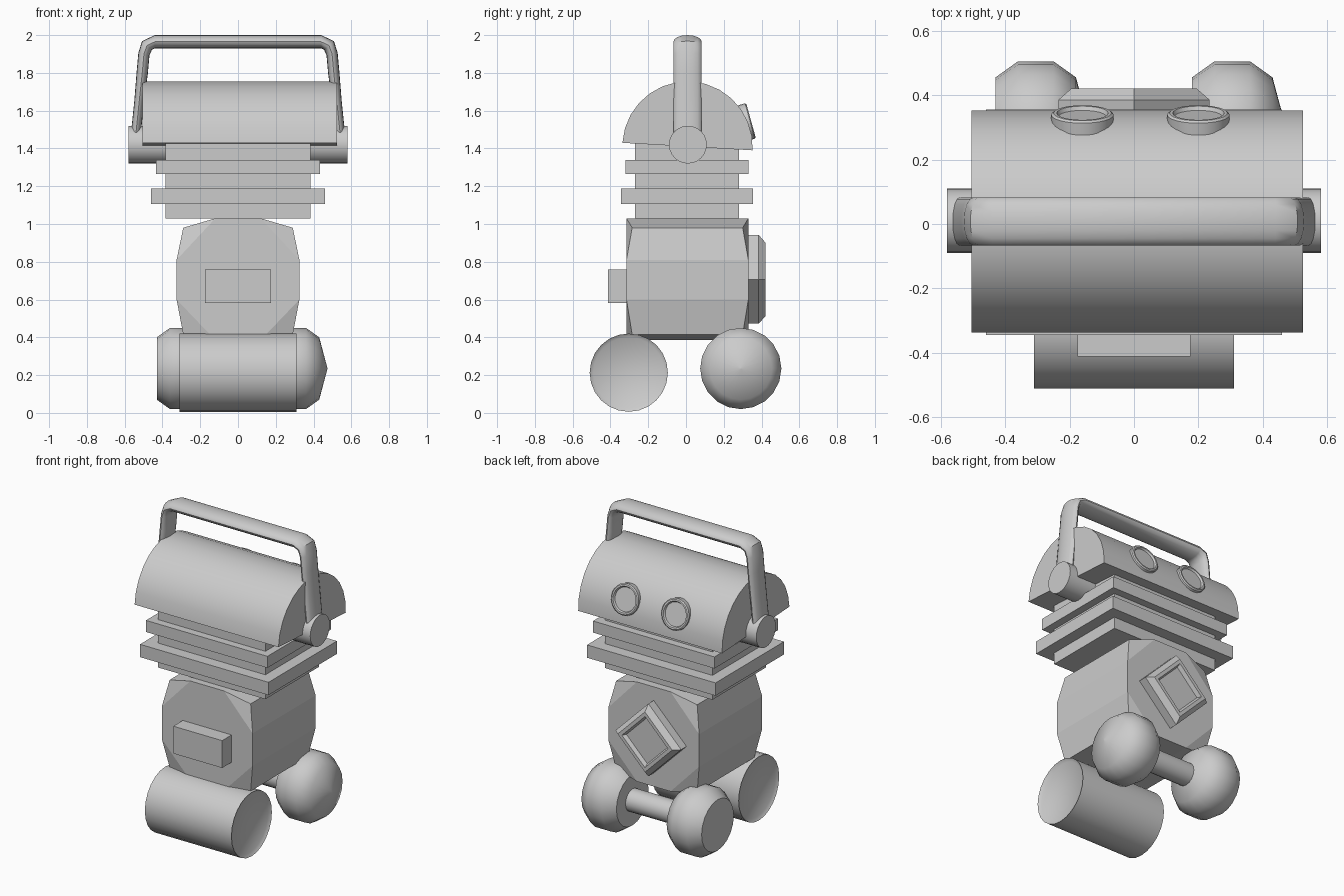
import bpy, bmesh
from math import sin, cos, pi, radians
from mathutils import Vector, Matrix

if "Cube" in bpy.data.objects:
    bpy.data.objects.remove(bpy.data.objects["Cube"])


def finish(name, bm, angle=None, matrix=None):
    bmesh.ops.recalc_face_normals(bm, faces=bm.faces)
    me = bpy.data.meshes.new(name)
    bm.to_mesh(me)
    bm.free()
    ob = bpy.data.objects.new(name, me)
    bpy.context.collection.objects.link(ob)
    if matrix:
        ob.matrix_world = matrix
    if angle:
        bpy.ops.object.select_all(action='DESELECT')
        ob.select_set(True)
        bpy.context.view_layer.objects.active = ob
        bpy.ops.object.shade_smooth_by_angle(angle=radians(angle))
    return ob


def skin(bm, rings):
    """Join vertex rings with quads and cap both ends."""
    loops = [[bm.verts.new(p) for p in ring] for ring in rings]
    n = len(loops[0])
    for a, b in zip(loops, loops[1:]):
        for i in range(n):
            j = (i + 1) % n
            bm.faces.new((a[i], a[j], b[j], b[i]))
    bm.faces.new(loops[0])
    bm.faces.new(loops[-1])
    return loops


def lathe(name, profile, loc, sides=20, angle=40, matrix=None):
    """Revolve (x, radius) pairs about the x axis."""
    bm = bmesh.new()
    skin(bm, [[(x, r * cos(2 * pi * i / sides), r * sin(2 * pi * i / sides))
               for i in range(sides)] for x, r in profile])
    return finish(name, bm, angle, matrix or Matrix.Translation(loc))


def box(name, x, y, z):
    bm = bmesh.new()
    skin(bm, [[(x[0], y[0], h), (x[1], y[0], h), (x[1], y[1], h), (x[0], y[1], h)]
              for h in z])
    return finish(name, bm)


# Front roller with slightly recessed ends
lathe("front_roller", [(-.295, .188), (-.31, .207), (.31, .207), (.295, .188)],
      (0, -.303, .213), 24)

# Back wheels (pointed hub on the +x side) and their axle
for side, x in (("left", -.305), ("right", .305)):
    lathe(side + "_back_wheel",
          [(-.125, .165), (-.055, .215), (.055, .215), (.125, .165), (.168, .004)],
          (x, .29, .235), 20)
lathe("back_axle", [(-.25, .072), (.25, .072)], (0, .29, .235), 16)

# Body: bulged outline extruded in y, corners drawn in
bm = bmesh.new()
outline = [(.12, 1.03), (.29, .98), (.325, .81), (.325, .6), (.29, .415), (.12, .385)]
outline += [(-x, z) for x, z in reversed(outline)]
ends = []
for y, inset in ((-.315, .03), (.33, -.03)):
    v = [bm.verts.new((x, y + (inset if abs(x) == .29 else 0), z)) for x, z in outline]
    ends.append(v)
    for i in (1, 4, 7, 10):
        bm.faces.new((v[i - 1], v[i], v[i + 1]))
    bm.faces.new([v[i] for i in range(12) if i not in (1, 4, 7, 10)])
for i in range(12):
    j = (i + 1) % 12
    bm.faces.new((ends[0][i], ends[0][j], ends[1][j], ends[1][i]))
finish("body", bm)

# Front box and framed diamond panel on the back
box("front_box", (-.175, .175), (-.412, -.3), (.583, .76))
bm = bmesh.new()
skin(bm, [[(d, y, .707), (0, y, .707 + d), (-d, y, .707), (0, y, .707 - d)]
          for y, d in ((.31, .235), (.385, .235), (.42, .195), (.42, .165), (.395, .15))])
finish("back_panel", bm)

# Neck with two flanges
box("neck", (-.385, .385), (-.27, .28), (1.03, 1.45))
box("lower_flange", (-.46, .46), (-.345, .355), (1.105, 1.188))
box("upper_flange", (-.435, .435), (-.32, .33), (1.265, 1.34))

# Half-cylinder head, tilted slightly towards the back
bm = bmesh.new()
arc = [radians(-3.3 + 180 * i / 14) for i in range(15)]
skin(bm, [[(x, .008 + .345 * cos(a), 1.41 + .345 * sin(a)) for a in arc]
          for x in (-.505, .525)])
finish("head", bm, 30)

# Two ringed eyes facing back
tilt = Matrix.Rotation(radians(15.5), 4, 'X') @ Matrix.Rotation(radians(90), 4, 'Z')
for side, x in (("left", -.16), ("right", .2)):
    lathe(side + "_eye",
          [(-.03, .097), (.008, .097), (.014, .09), (.014, .08), (.002, .074)],
          None, 24, 40, Matrix.Translation((x, .331, 1.543)) @ tilt)

# Handle pivot running through the head
lathe("handle_pivot", [(-.58, .1), (.58, .1)], (0, .01, 1.42), 24)

# Carrying handle: flat oval section swept along an arch
half = [(-.54, 1.485), (-.523, 1.65), (-.507, 1.8), (-.498, 1.9),
        (-.482, 1.945), (-.44, 1.965)]
path = [Vector(p) for p in half + [(-x, z) for x, z in reversed(half)]]
bm = bmesh.new()
rings = []
for k, p in enumerate(path):
    t = (path[min(k + 1, len(path) - 1)] - path[max(k - 1, 0)]).normalized()
    if k in (5, 6):
        t = Vector((1, 0))
    n = Vector((-t.y, t.x))
    th = .026 if k in (0, 1, 10, 11) else .035 if 3 < k < 8 else .03
    rings.append([(p.x + n.x * th * sin(a), .008 + .075 * cos(a), p.y + n.y * th * sin(a))
                  for a in (2 * pi * i / 16 for i in range(16))])
skin(bm, rings)
finish("handle", bm, 45)
